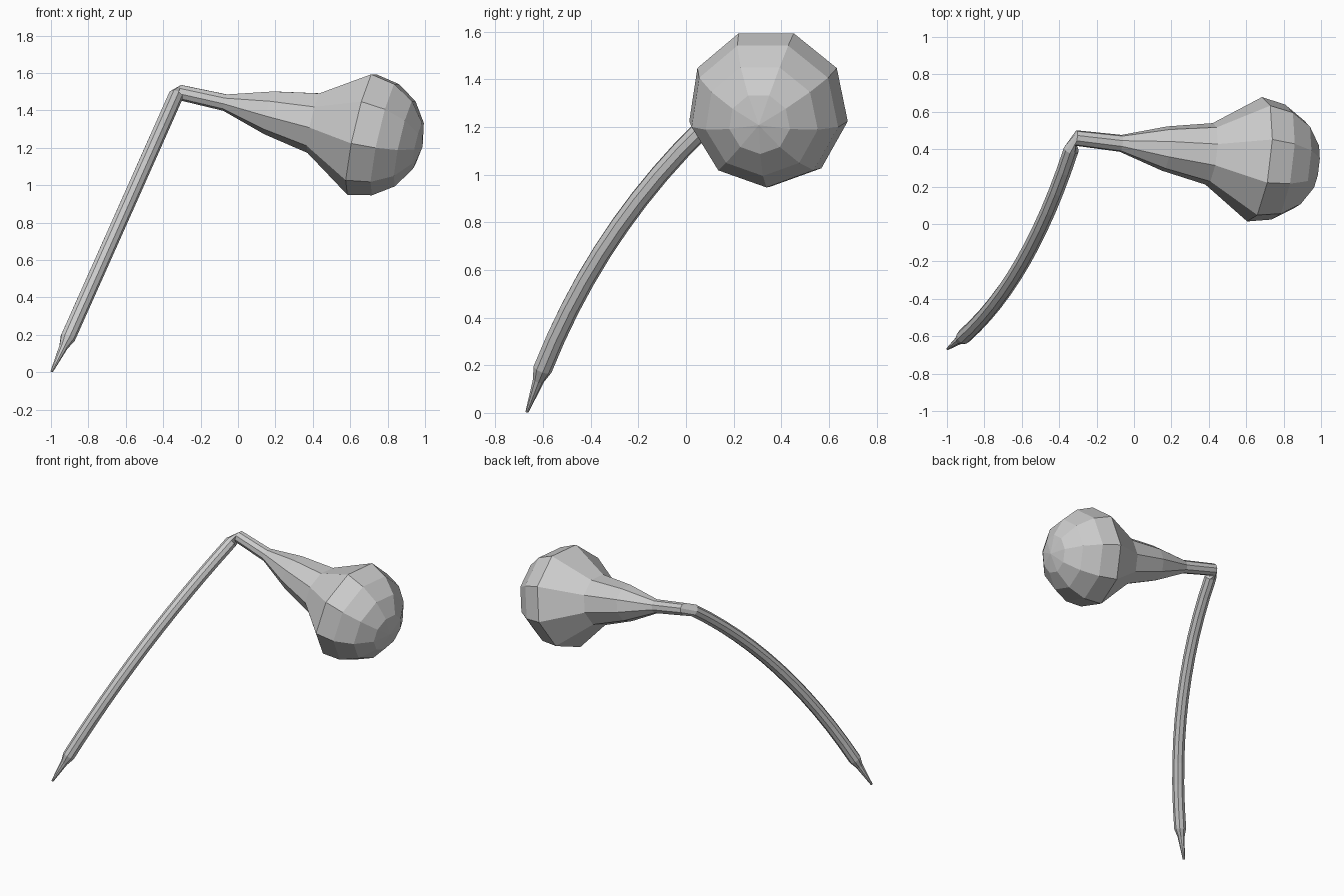
import bpy, bmesh, math
from mathutils import Vector

if "Cube" in bpy.data.objects:
    bpy.data.objects.remove(bpy.data.objects["Cube"])

SIDES = 9
HEAD = Vector((0.9695, -0.1154, -0.2162)).normalized()   # axis of the bulb
NECK = Vector((-0.312, 0.46, 1.497))                     # where bulb meets handle

rings = []   # (centre, direction of travel, radius)

# Bulb: quarter-circle dome, then tapering shoulders and neck
R, S = 0.34, 1.0
for k in range(1, 5):
    a = math.radians(22.5 * k)
    rings.append((NECK + HEAD * (S + R * math.cos(a)), -HEAD, R * math.sin(a)))
for s, r in ((0.742, 0.168), (0.495, 0.121), (0.25, 0.046), (0.0, 0.042)):
    rings.append((NECK + HEAD * s, -HEAD, r))

# Handle: bowed rod along a quadratic curve
a, b, c = Vector((-0.335, 0.40, 1.475)), Vector((-0.563, -0.293, 0.962)), Vector((-0.91, -0.602, 0.185))
STEPS = 12
for i in range(STEPS + 1):
    t = i / STEPS
    p = a * (1 - t) ** 2 + b * 2 * t * (1 - t) + c * t * t
    d = ((b - a) * (1 - t) + (c - b) * t).normalized()
    rings.append((p, d, 0.041))

# Pointed end of the handle
tip = Vector((-0.996, -0.667, 0.004))
d = (tip - c).normalized()
rings.append((c.lerp(tip, 0.27), d, 0.024))
rings.append((tip, d, 0.007))

# Skin the rings, carrying the cross-section along without twist
bm = bmesh.new()
prev_d = rings[0][1]
u = Vector((0, 0, -1))
u = (u - prev_d * u.dot(prev_d)).normalized()
loops = []
for p, d, r in rings:
    u = prev_d.rotation_difference(d) @ u
    u = (u - d * u.dot(d)).normalized()
    v = d.cross(u)
    prev_d = d
    loops.append([bm.verts.new(p + r * (math.cos(2 * math.pi * k / SIDES) * u +
                                        math.sin(2 * math.pi * k / SIDES) * v))
                  for k in range(SIDES)])
for l0, l1 in zip(loops, loops[1:]):
    for k in range(SIDES):
        n = (k + 1) % SIDES
        bm.faces.new((l0[k], l0[n], l1[n], l1[k]))
pole = bm.verts.new(NECK + HEAD * (S + R))
for k in range(SIDES):
    bm.faces.new((pole, loops[0][(k + 1) % SIDES], loops[0][k]))
bm.faces.new(loops[-1])
bmesh.ops.recalc_face_normals(bm, faces=bm.faces[:])

mesh = bpy.data.meshes.new("bulb_club")
bm.to_mesh(mesh)
bm.free()
obj = bpy.data.objects.new("bulb_club", mesh)
bpy.context.collection.objects.link(obj)
